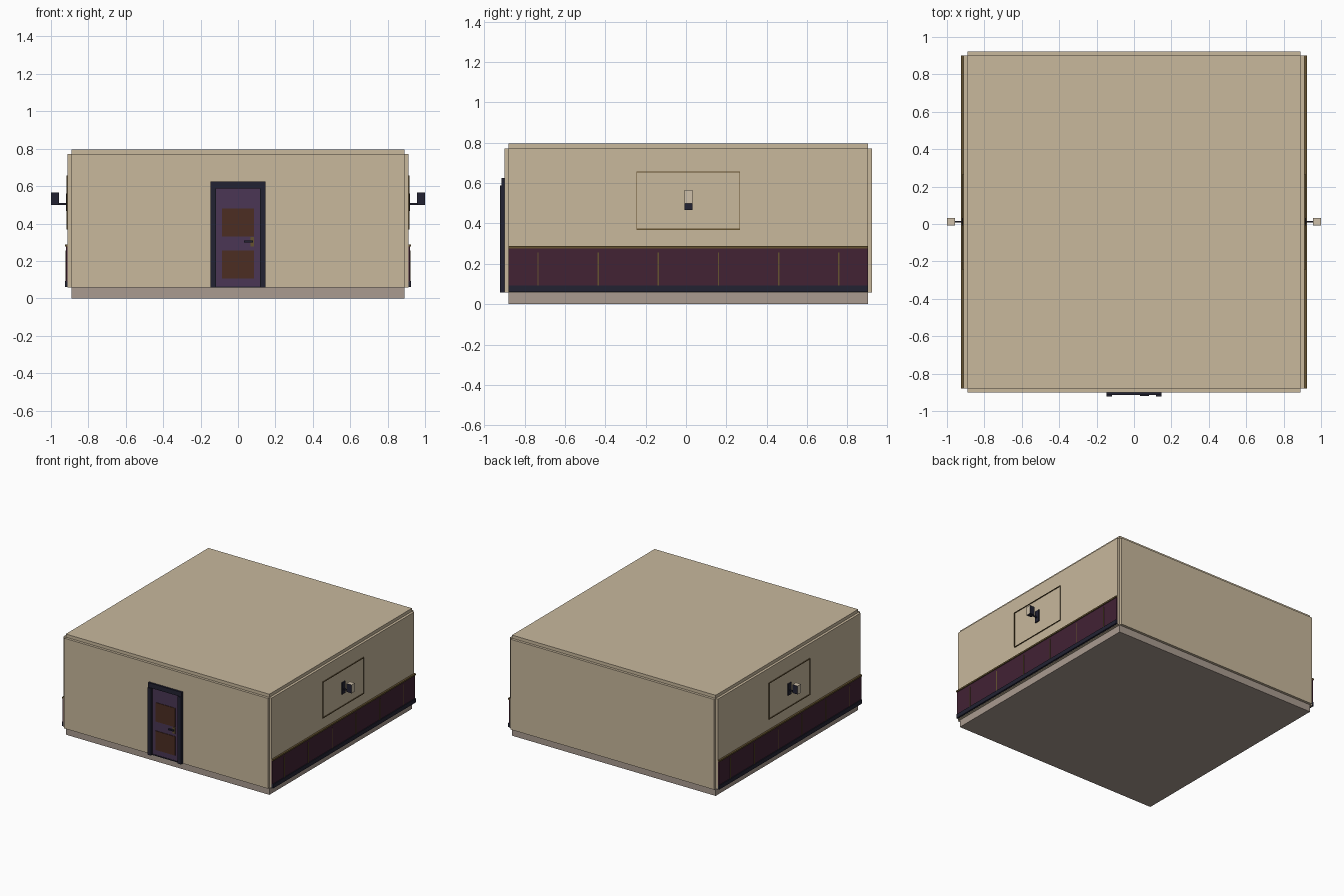
import bpy, bmesh

if "Cube" in bpy.data.objects:
    bpy.data.objects.remove(bpy.data.objects["Cube"])

def material(name, rgb):
    m = bpy.data.materials.new(name)
    m.diffuse_color = (*rgb, 1)
    m.use_nodes = True
    m.node_tree.nodes["Principled BSDF"].inputs["Base Color"].default_value = m.diffuse_color
    return m

PLASTER = material("beige plaster", (0.58, 0.48, 0.335))
SLAB = material("grey floor", (0.40, 0.33, 0.28))
DARK = material("dark trim", (0.016, 0.016, 0.032))
PLUM = material("plum panelling", (0.054, 0.016, 0.034))
VIOLET = material("violet door", (0.069, 0.037, 0.089))
WOOD = material("brown wood", (0.072, 0.027, 0.016))
BRASS = material("aged brass", (0.13, 0.085, 0.03))
CREAM = material("cream glass", (0.62, 0.53, 0.40))

def boxes(name, mats, spans):
    """One object from boxes given as (x0, x1, y0, y1, z0, z1)."""
    bm = bmesh.new()
    for x0, x1, y0, y1, z0, z1 in spans:
        made = bmesh.ops.create_cube(bm, size=1)
        for v in made["verts"]:
            v.co = ((x0 + x1) / 2 + v.co.x * (x1 - x0),
                    (y0 + y1) / 2 + v.co.y * (y1 - y0),
                    (z0 + z1) / 2 + v.co.z * (z1 - z0))
    mesh = bpy.data.meshes.new(name)
    bm.to_mesh(mesh)
    bm.free()
    for m in mats:
        mesh.materials.append(m)
    ob = bpy.data.objects.new(name, mesh)
    bpy.context.collection.objects.link(ob)
    return ob

def both_sides(name, mats, spans):
    """The same parts on the right and left walls."""
    right = boxes("right_" + name, mats, spans)
    left = boxes("left_" + name, mats,
                 [(-b, -a, *rest) for a, b, *rest in spans])
    return right, left

X, Y0, Y1 = 0.891, -0.88, 0.902     # room interior
T = 0.02                            # wall thickness
Z0, Z1 = 0.057, 0.771               # wall bottom and top
OUT = X + T

# Shell: slabs and four walls with open corner notches
boxes("floor", [SLAB], [(-X, X, Y0, Y1, 0, Z0)])
boxes("ceiling", [PLASTER], [(-X, X, Y0, Y1, Z1, 0.796)])
boxes("back_wall", [PLASTER], [(-X, X, Y1, Y1 + T, Z0, Z1)])
both_sides("side_wall", [PLASTER], [(X, OUT, Y0, Y1, Z0, Z1)])
boxes("front_wall", [PLASTER], [
    (-X, -0.135, Y0 - T, Y0, Z0, Z1),
    (0.135, X, Y0 - T, Y0, Z0, Z1),
    (-0.135, 0.135, Y0 - T, Y0, 0.60, Z1)])

# Door with casing, two inset panels and a handle
F = Y0 - T
boxes("door_casing", [DARK], [
    (-0.147, -0.117, F - 0.022, F + T, Z0, 0.588),
    (0.117, 0.147, F - 0.022, F + T, Z0, 0.588),
    (-0.147, 0.147, F - 0.015, F + T, 0.588, 0.625),
    (-0.117, 0.117, F - 0.008, F + T, Z0, 0.064)])
boxes("door_leaf", [VIOLET], [(-0.117, 0.117, F - 0.004, F + 0.016, 0.064, 0.588)])
boxes("door_panels", [WOOD], [
    (-0.086, 0.086, F - 0.008, F, 0.105, 0.256),
    (-0.086, 0.086, F - 0.008, F, 0.33, 0.48)])
boxes("door_handle_plate", [BRASS], [(0.066, 0.086, F - 0.01, F, 0.278, 0.327)])
boxes("door_lever", [DARK], [(0.033, 0.079, F - 0.02, F - 0.01, 0.298, 0.309)])

# Side wall wainscot
both_sides("wainscot_panel", [PLUM], [(OUT, OUT + 0.008, Y0, Y1, 0.09, 0.278)])
both_sides("wainscot_rail", [BRASS], [(OUT, OUT + 0.015, Y0, Y1, 0.276, 0.288)])
both_sides("baseboard", [DARK], [(OUT, OUT + 0.014, Y0, Y1, 0.06, 0.092)])
both_sides("wainscot_battens", [BRASS], [
    (OUT, OUT + 0.011, y - 0.003, y + 0.003, 0.092, 0.256)
    for y in (-0.733 + 0.298 * i for i in range(6))])

# Thin rectangular moulding above the wainscot
both_sides("wall_moulding", [BRASS], [
    (OUT, OUT + 0.006, -0.245, 0.268, 0.652, 0.657),
    (OUT, OUT + 0.006, -0.245, 0.268, 0.369, 0.374),
    (OUT, OUT + 0.006, -0.245, -0.243, 0.374, 0.652),
    (OUT, OUT + 0.006, 0.266, 0.268, 0.374, 0.652)])

# Wall lamps: plate, arm and box shade
C = 0.012
both_sides("lamp_plate", [DARK], [(OUT, OUT + 0.008, C - 0.02, C + 0.02, 0.468, 0.56)])
both_sides("lamp_arm", [DARK], [(OUT + 0.006, 0.962, C - 0.004, C + 0.004, 0.499, 0.509)])
for shade in both_sides("lamp_shade", [CREAM, DARK],
                        [(0.956, 1.0, C - 0.02, C + 0.02, 0.499, 0.566)]):
    # Dark side and bottom faces, cream outward and top faces
    for p in shade.data.polygons:
        if abs(p.normal.y) > 0.5 or p.normal.z < -0.5:
            p.material_index = 1
